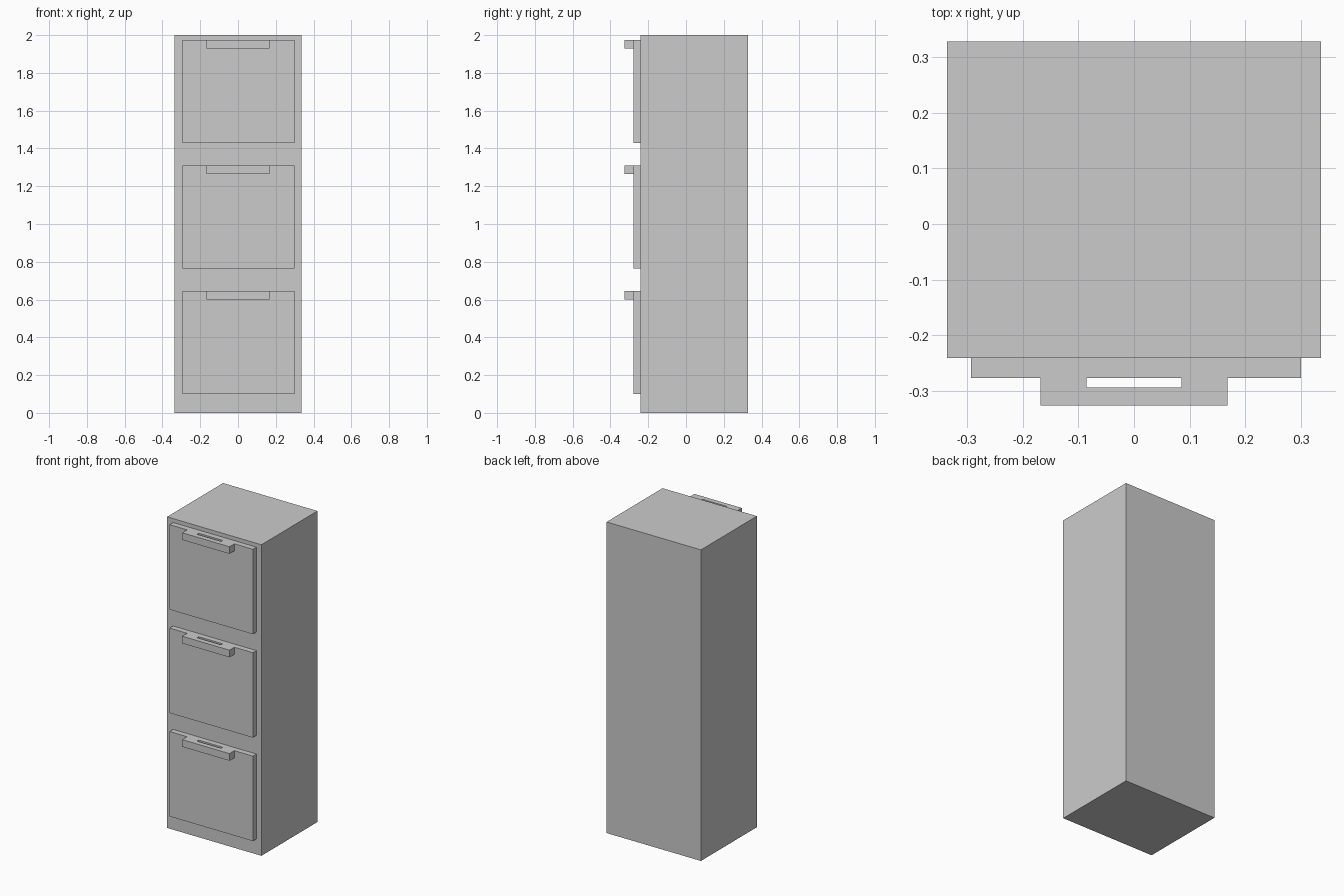
import bpy
import bmesh

if "Cube" in bpy.data.objects:
    bpy.data.objects.remove(bpy.data.objects["Cube"])


def prism(name, outline, z0, z1):
    """Extrude a plan outline (x, y) from z0 up to z1."""
    bm = bmesh.new()
    face = bm.faces.new([bm.verts.new((x, y, z0)) for x, y in outline])
    ext = bmesh.ops.extrude_face_region(bm, geom=[face])
    top = [v for v in ext["geom"] if isinstance(v, bmesh.types.BMVert)]
    bmesh.ops.translate(bm, verts=top, vec=(0, 0, z1 - z0))
    bmesh.ops.recalc_face_normals(bm, faces=bm.faces[:])
    mesh = bpy.data.meshes.new(name)
    bm.to_mesh(mesh)
    bm.free()
    obj = bpy.data.objects.new(name, mesh)
    bpy.context.collection.objects.link(obj)
    return obj


def rect(x0, x1, y0, y1):
    return [(x0, y0), (x1, y0), (x1, y1), (x0, y1)]


BODY_FRONT, DRAWER_FRONT = -0.241, -0.277
HANDLE_BACK, HANDLE_FRONT = -0.294, -0.3265

# Cabinet body
prism("cabinet_body", rect(-0.3355, 0.3355, BODY_FRONT, 0.3275), 0, 2)

# U-shaped handle plan, open towards the drawer front
half = [(0.168, HANDLE_FRONT), (0.168, DRAWER_FRONT),
        (0.0855, DRAWER_FRONT), (0.0855, HANDLE_BACK)]
handle_plan = half + [(-x, y) for x, y in reversed(half)]

# Three drawer fronts, each with a handle flush with its top edge
for i, level in enumerate(("bottom", "middle", "top")):
    z0 = 0.099 + 0.665 * i
    z1 = z0 + 0.546
    prism(f"{level}_drawer_front",
          rect(-0.293, 0.3, DRAWER_FRONT, BODY_FRONT), z0, z1)
    prism(f"{level}_drawer_handle", handle_plan, z1 - 0.046, z1)
